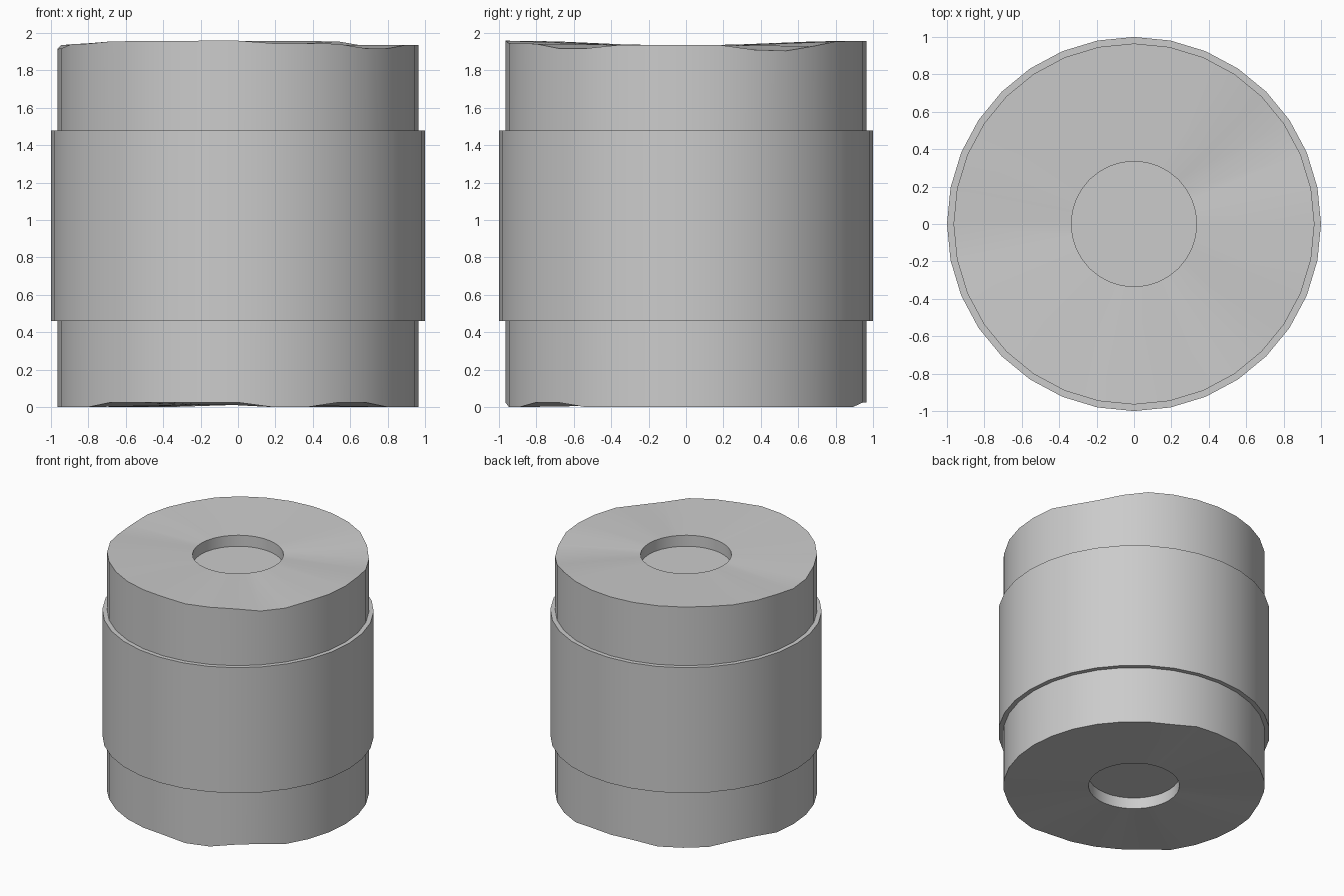
import bpy, bmesh, math

SIDES = 32
old = bpy.data.objects.get("Cube")
if old:
    bpy.data.objects.remove(old, do_unlink=True)

grey = bpy.data.materials.new("plain grey")
grey.use_nodes = True
grey.diffuse_color = (0.6, 0.6, 0.6, 1)
grey.node_tree.nodes["Principled BSDF"].inputs["Base Color"].default_value = (0.6, 0.6, 0.6, 1)


def lathe(name, profile, closed=False):
    """Turn (radius, height) points round z; a height may be a list, one per side."""
    bm = bmesh.new()
    rings = []
    for radius, height in profile:
        ring = []
        for k in range(SIDES):
            a = math.tau * k / SIDES
            z = height[k] if isinstance(height, list) else height
            ring.append(bm.verts.new((radius * math.cos(a), radius * math.sin(a), z)))
        rings.append(ring)
    pairs = list(zip(rings, rings[1:]))
    if closed:
        pairs.append((rings[-1], rings[0]))
    else:
        bm.faces.new(rings[0])
        bm.faces.new(rings[-1])
    for low, high in pairs:
        for k in range(SIDES):
            n = (k + 1) % SIDES
            bm.faces.new((low[k], low[n], high[n], high[k]))
    bmesh.ops.recalc_face_normals(bm, faces=bm.faces)
    mesh = bpy.data.meshes.new(name)
    bm.to_mesh(mesh)
    bm.free()
    mesh.materials.append(grey)
    obj = bpy.data.objects.new(name, mesh)
    bpy.context.collection.objects.link(obj)
    bpy.ops.object.select_all(action="DESELECT")
    obj.select_set(True)
    bpy.context.view_layer.objects.active = obj
    bpy.ops.object.shade_smooth_by_angle(angle=math.radians(30))
    return obj


# Uneven top rim: millimetre-like offsets above and below the nominal height
top_wave = [0, 0, -25, -30, -5, 20, 22, 22, 22, 22, 22, 22, 20, 10, 5, 0,
            -20, -18, 5, 8, 20, 22, 22, 24, 24, 10, 10, 7, -17, -17, 0, 0]
top_rim = [1.935 + w / 1000 for w in top_wave]

# Worn bottom rim: a few runs of sides are lifted
lifted = {7, 8, 9, 13, 14, 20, 21, 22, 23, 24, 27, 28}
bottom_rim = [0.025 if k in lifted else 0.0 for k in range(SIDES)]

# Main drum with a shallow round recess in each end
lathe("drum_body", [(0.335, 0.10), (0.335, 0.01), (0.965, bottom_rim),
                    (0.965, top_rim), (0.335, 1.935), (0.335, 1.845)])

# Wide raised band around the middle
lathe("middle_band", [(0.96, 0.46), (1.0, 0.46), (1.0, 1.48), (0.96, 1.48)], closed=True)
